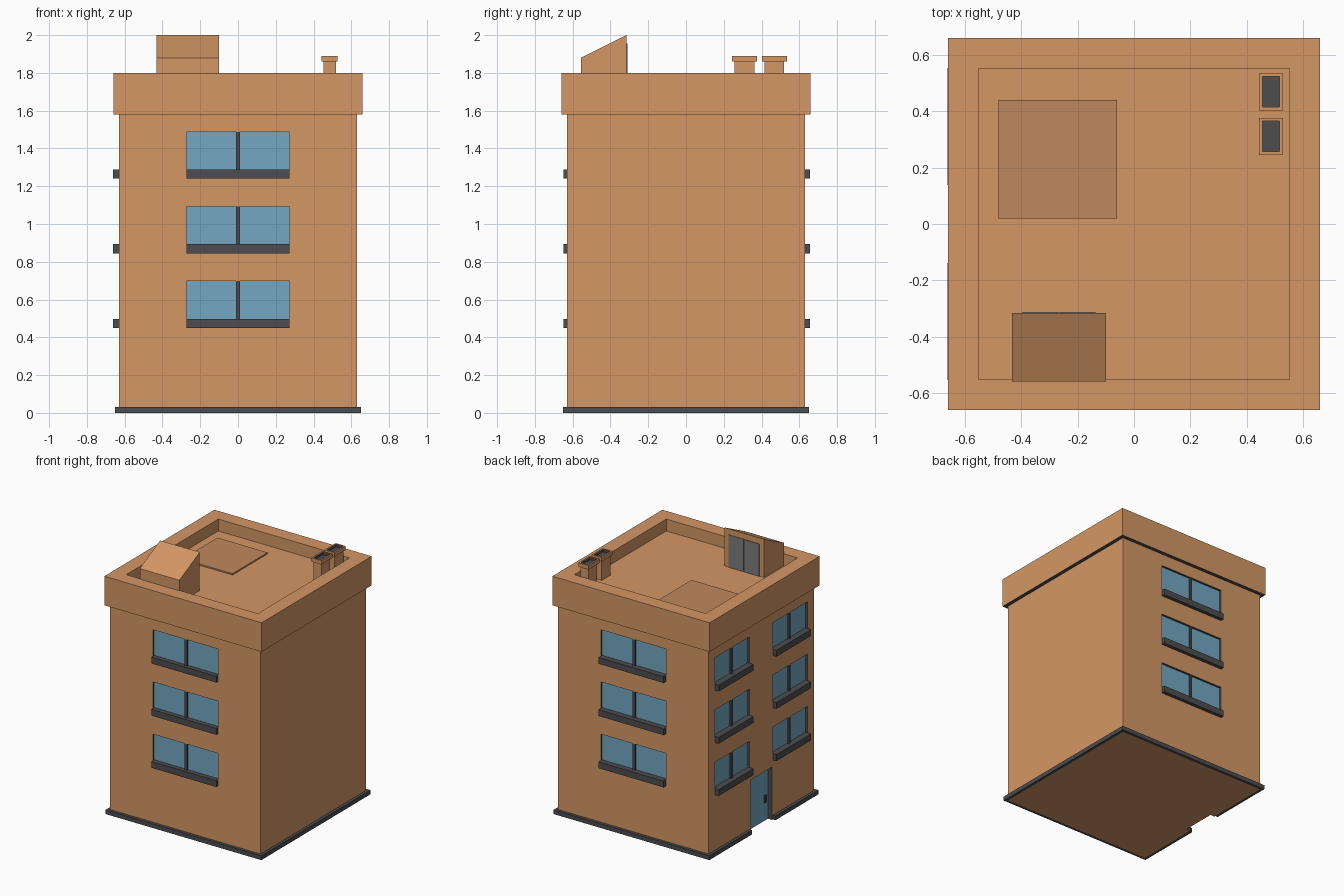
import bpy, bmesh
from math import radians
from mathutils import Matrix

if "Cube" in bpy.data.objects:
    bpy.data.objects.remove(bpy.data.objects["Cube"])


def material(name, rgb):
    m = bpy.data.materials.new(name)
    m.diffuse_color = (*rgb, 1)
    m.use_nodes = True
    m.node_tree.nodes["Principled BSDF"].inputs["Base Color"].default_value = m.diffuse_color
    return m


BRICK = material("brick", (0.66, 0.31, 0.13))
PATCH = material("roof_patch", (0.53, 0.25, 0.11))
DARK = material("dark_trim", (0.075, 0.075, 0.08))
GLASS = material("glass", (0.17, 0.39, 0.54))
GREY = material("grey_door", (0.2, 0.2, 0.2))


def add_box(bm, x, y, z, angle=0):
    """Box from (min, max) ranges, turned about z; returns its faces."""
    size = [r[1] - r[0] for r in (x, y, z)]
    mid = [(r[1] + r[0]) / 2 for r in (x, y, z)]
    mat = Matrix.Rotation(radians(angle), 4, 'Z') @ Matrix.Translation(mid) @ Matrix.Diagonal((*size, 1))
    verts = bmesh.ops.create_cube(bm, size=1, matrix=mat)["verts"]
    return list({f for v in verts for f in v.link_faces})


def finish(bm, name, *mats):
    bmesh.ops.recalc_face_normals(bm, faces=bm.faces)
    mesh = bpy.data.meshes.new(name)
    bm.to_mesh(mesh)
    bm.free()
    for m in mats:
        mesh.materials.append(m)
    ob = bpy.data.objects.new(name, mesh)
    bpy.context.collection.objects.link(ob)
    return ob


def box(name, mat, x, y, z, angle=0):
    bm = bmesh.new()
    add_box(bm, x, y, z, angle)
    return finish(bm, name, mat)


def wall_box(name, mat, angle, u, n, z):
    """Box on a wall: u along the wall, n distance outward from the centre."""
    return box(name, mat, u, (-n[1], -n[0]), z, angle)


def tray(name, x, y, z, rim, depth, dark_hole=False, dark_bottom=False):
    """Box with a sunken top."""
    bm = bmesh.new()
    faces = add_box(bm, x, y, z)
    bm.normal_update()
    top = max(faces, key=lambda f: f.calc_center_median().z)
    low = min(faces, key=lambda f: f.calc_center_median().z)
    low.material_index = int(dark_bottom)
    bmesh.ops.inset_region(bm, faces=[top], thickness=rim, use_even_offset=True)
    hole = bmesh.ops.extrude_face_region(bm, geom=[top])["geom"]
    floor = [g for g in hole if isinstance(g, bmesh.types.BMFace)][0]
    if top.is_valid:
        bm.faces.remove(top)
    bmesh.ops.translate(bm, verts=floor.verts, vec=(0, 0, -depth))
    if dark_hole:
        floor.material_index = 1
        for e in floor.edges:
            for f in e.link_faces:
                f.material_index = 1
    return finish(bm, name, BRICK, DARK)


# Window layout: wall name, angle, centre, half width, sill reach
W = 0.63
columns = [("front", 0, 0.0, 0.272, 0.648), ("back", 180, 0.0, 0.272, 0.656),
           ("left_a", -90, -0.345, 0.207, 0.661), ("left_b", -90, 0.345, 0.207, 0.661)]
floors = [0.45, 0.845, 1.24]

# Body with recessed windows and door
body = bmesh.new()
add_box(body, (-W, W), (-W, W), (0, 1.60))
body = finish(body, "body", BRICK, DARK)
cut = bmesh.new()
for _, ang, c, h, _ in columns:
    for z in floors:
        add_box(cut, (c - h, c + h), (-0.70, -0.61), (z + 0.01, z + 0.248), ang)
add_box(cut, (-0.13, 0.13), (-0.70, -0.59), (-0.1, 0.40), -90)
for f in cut.faces:
    f.material_index = 1
cutter = finish(cut, "opening_cutter", BRICK, DARK)
cutter.hide_render = True
mod = body.modifiers.new("openings", 'BOOLEAN')
mod.operation = 'DIFFERENCE'
mod.solver = 'EXACT'
mod.object = cutter
bpy.context.view_layer.update()
cut_mesh = bpy.data.meshes.new_from_object(body.evaluated_get(bpy.context.evaluated_depsgraph_get()))
body.modifiers.clear()
body.data = cut_mesh
bpy.data.objects.remove(cutter)

# Windows: glass, mullion, sill
for name, ang, c, h, reach in columns:
    for i, z in enumerate(floors):
        tag = f"{name}_{i + 1}"
        wall_box("glass_" + tag, GLASS, ang, (c - h, c + h), (0.605, 0.613), (z + 0.01, z + 0.248))
        wall_box("mullion_" + tag, DARK, ang, (c - 0.01, c + 0.01), (0.608, 0.626), (z + 0.01, z + 0.248))
        wall_box("sill_" + tag, DARK, ang, (c - h, c + h), (0.608, reach), (z, z + 0.048))

# Entrance door
wall_box("entrance_door", GLASS, -90, (-0.13, 0.13), (0.585, 0.595), (0, 0.40))
wall_box("door_handle", DARK, -90, (0.08, 0.10), (0.59, 0.607), (0.14, 0.195))

# Plinth strips, open at the door
for name, ang, u in (("front", 0, (-0.652, 0.652)), ("back", 180, (-0.652, 0.652)),
                     ("right", 90, (-W, W)), ("left_a", -90, (-W, -0.14)), ("left_b", -90, (0.14, W))):
    wall_box("plinth_" + name, DARK, ang, u, (W, 0.652), (0, 0.032))

# Parapet with sunken roof deck
tray("parapet_roof", (-0.658, 0.658), (-0.658, 0.658), (1.58, 1.80), 0.108, 0.09, dark_bottom=True)
box("roof_patch", PATCH, (-0.48, -0.06), (0.02, 0.44), (1.70, 1.72))

# Stair house with sloping roof and double door
bm = bmesh.new()
side = [bm.verts.new((-0.432, y, z)) for y, z in
        ((-0.557, 1.70), (-0.315, 1.70), (-0.315, 2.0), (-0.557, 1.88))]
ext = bmesh.ops.extrude_face_region(bm, geom=[bm.faces.new(side)])["geom"]
bmesh.ops.translate(bm, verts=[g for g in ext if isinstance(g, bmesh.types.BMVert)], vec=(0.332, 0, 0))
finish(bm, "stair_house", BRICK)
for i, x in enumerate((-0.395, -0.264)):
    box(f"stair_door_{i + 1}", GREY, (x, x + 0.127), (-0.32, -0.311), (1.71, 1.955))

# Chimneys
for i, y in enumerate((0.31, 0.468)):
    box(f"chimney_{i + 1}", BRICK, (0.452, 0.518), (y - 0.052, y + 0.052), (1.70, 1.862))
    tray(f"chimney_cap_{i + 1}", (0.443, 0.527), (y - 0.066, y + 0.066), (1.86, 1.89), 0.012, 0.02, dark_hole=True)
